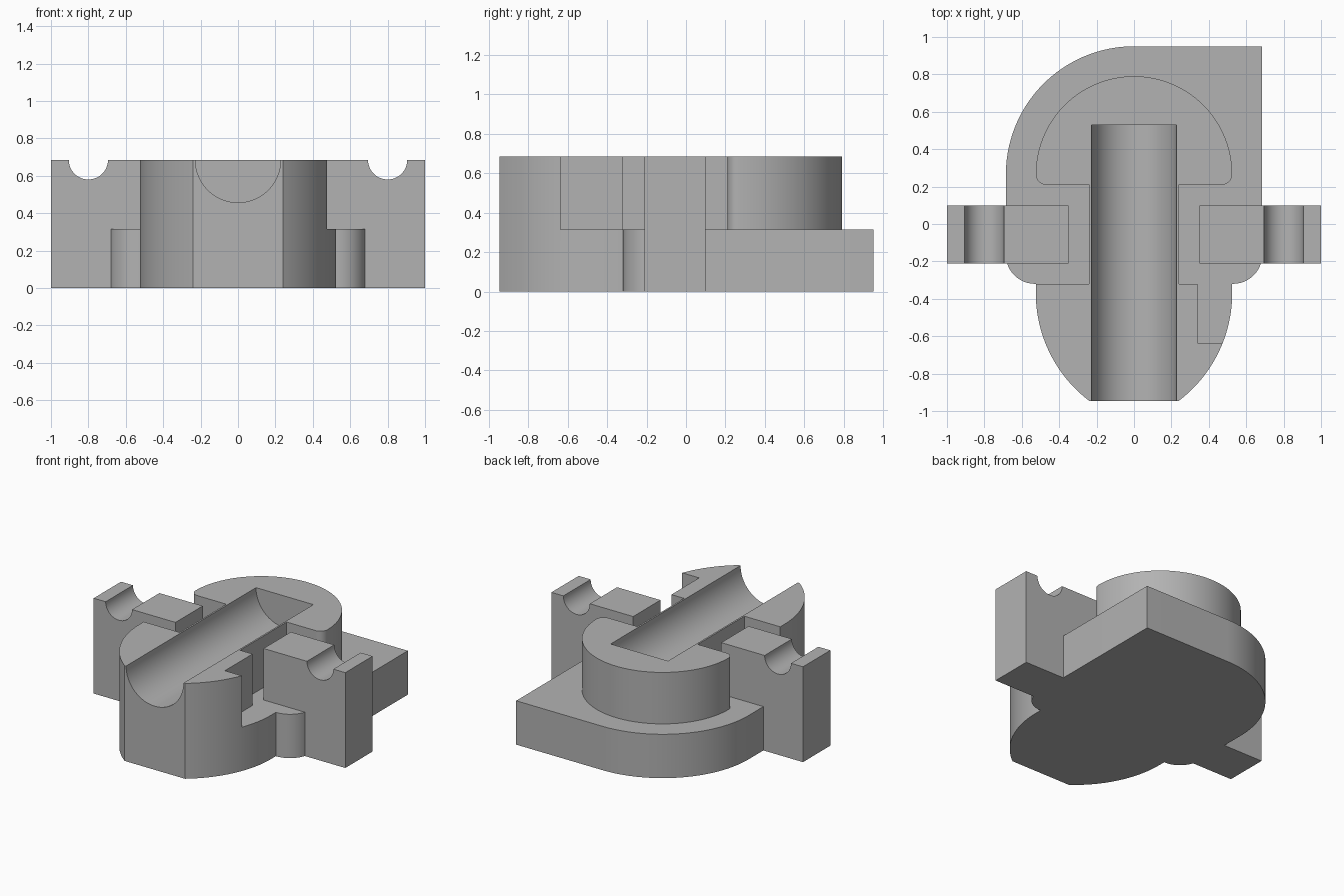
import bpy, bmesh
from math import pi, cos, sin, radians
from mathutils import Vector

cube = bpy.data.objects.get("Cube")
if cube:
    bpy.data.objects.remove(cube, do_unlink=True)

TOP, STEP = 0.685, 0.315      # full height and plate height
REAR_Y, SHOULDER_Y, NOSE_Y = 0.265, -0.32, -0.945

metal = bpy.data.materials.new("plain grey")
metal.use_nodes = True
grey = (0.45, 0.45, 0.45, 1)
metal.diffuse_color = grey
metal.node_tree.nodes["Principled BSDF"].inputs["Base Color"].default_value = grey


def arc(cx, cy, r, start, end, steps=32):
    """Points along a circular arc, angles in degrees."""
    angles = [radians(start + (end - start) * i / steps) for i in range(steps + 1)]
    return [(cx + r * cos(a), cy + r * sin(a)) for a in angles]


def mirrored(half):
    """Close a right-hand half outline with its reflection in x."""
    return half + [(-x, y) for x, y in reversed(half) if abs(x) > 1e-5]


def prism(name, outline, low, high, along_y=False):
    """Extrude an outline up z, or an xz profile along y."""
    bm = bmesh.new()
    place = (lambda u, v: (u, low, v)) if along_y else (lambda u, v: (u, v, low))
    face = bm.faces.new([bm.verts.new(place(u, v)) for u, v in outline])
    rise = Vector((0, high - low, 0)) if along_y else Vector((0, 0, high - low))
    new = bmesh.ops.extrude_face_region(bm, geom=[face])["geom"]
    bmesh.ops.translate(bm, vec=rise, verts=[g for g in new if isinstance(g, bmesh.types.BMVert)])
    bmesh.ops.remove_doubles(bm, verts=bm.verts, dist=1e-5)
    bmesh.ops.recalc_face_normals(bm, faces=bm.faces)
    mesh = bpy.data.meshes.new(name)
    bm.to_mesh(mesh)
    bm.free()
    mesh.materials.append(metal)
    obj = bpy.data.objects.new(name, mesh)
    bpy.context.collection.objects.link(obj)
    return obj


def activate(obj):
    bpy.ops.object.select_all(action='DESELECT')
    obj.select_set(True)
    bpy.context.view_layer.objects.active = obj


def cut(obj, cutter):
    mod = obj.modifiers.new("cut", 'BOOLEAN')
    mod.operation, mod.solver, mod.object = 'DIFFERENCE', 'EXACT', cutter
    activate(obj)
    bpy.ops.object.modifier_apply(modifier=mod.name)


def rectangle(x0, x1, y0, y1):
    return [(x0, y0), (x1, y0), (x1, y1), (x0, y1)]


# Base plate: one square rear corner, one large round one, rounded shoulders
plate = prism("base_plate",
              arc(-0.53, -0.165, 0.155, 270, 180, 12)
              + arc(0, REAR_Y, 0.685, 180, 90, 48)
              + [(0.685, 0.95)]
              + arc(0.53, -0.165, 0.155, 0, -90, 12), 0, STEP)

# Rear body: half disc with small rounded corners and a straight neck
rear = prism("rear_body", mirrored(
    [(0.24, SHOULDER_Y), (0.24, 0.21)]
    + arc(0.47, REAR_Y, 0.055, -90, 0, 10)
    + arc(0, REAR_Y, 0.525, 0, 90, 48)[1:]), STEP, TOP)

# Front body: tapering curved nose with a flat tip
nose = prism("front_body", mirrored(
    [(0.24, NOSE_Y)]
    + arc(-0.1975, -0.37, 0.7225, -52.5, 0, 32)
    + [(0.525, SHOULDER_Y)]), 0, TOP)

# Half-round channel and the side pocket
channel = prism("channel_cutter", arc(0, TOP, 0.228, 0, 360, 96)[:-1], -1.2, 0.53, True)
pocket = prism("pocket_cutter", rectangle(0.34, 0.8, -0.635, -0.2), STEP, 1)
cut(rear, channel)
cut(nose, channel)
cut(nose, pocket)
for helper in (channel, pocket):
    bpy.data.objects.remove(helper, do_unlink=True)

# Side lugs: stepped blocks with a round groove in the top
lug_profile = ([(0.35, STEP), (0.35, TOP)] + arc(0.8, TOP, 0.105, 180, 360, 32)
               + [(1, TOP), (1, 0), (0.675, 0), (0.675, STEP)])
parts = [plate, rear, nose]
for name, side in (("left_lug", 1), ("right_lug", -1)):
    parts.append(prism(name, [(side * x, z) for x, z in lug_profile], -0.21, 0.1, True))

for obj in parts:
    activate(obj)
    bpy.ops.object.shade_smooth_by_angle(angle=radians(25))
